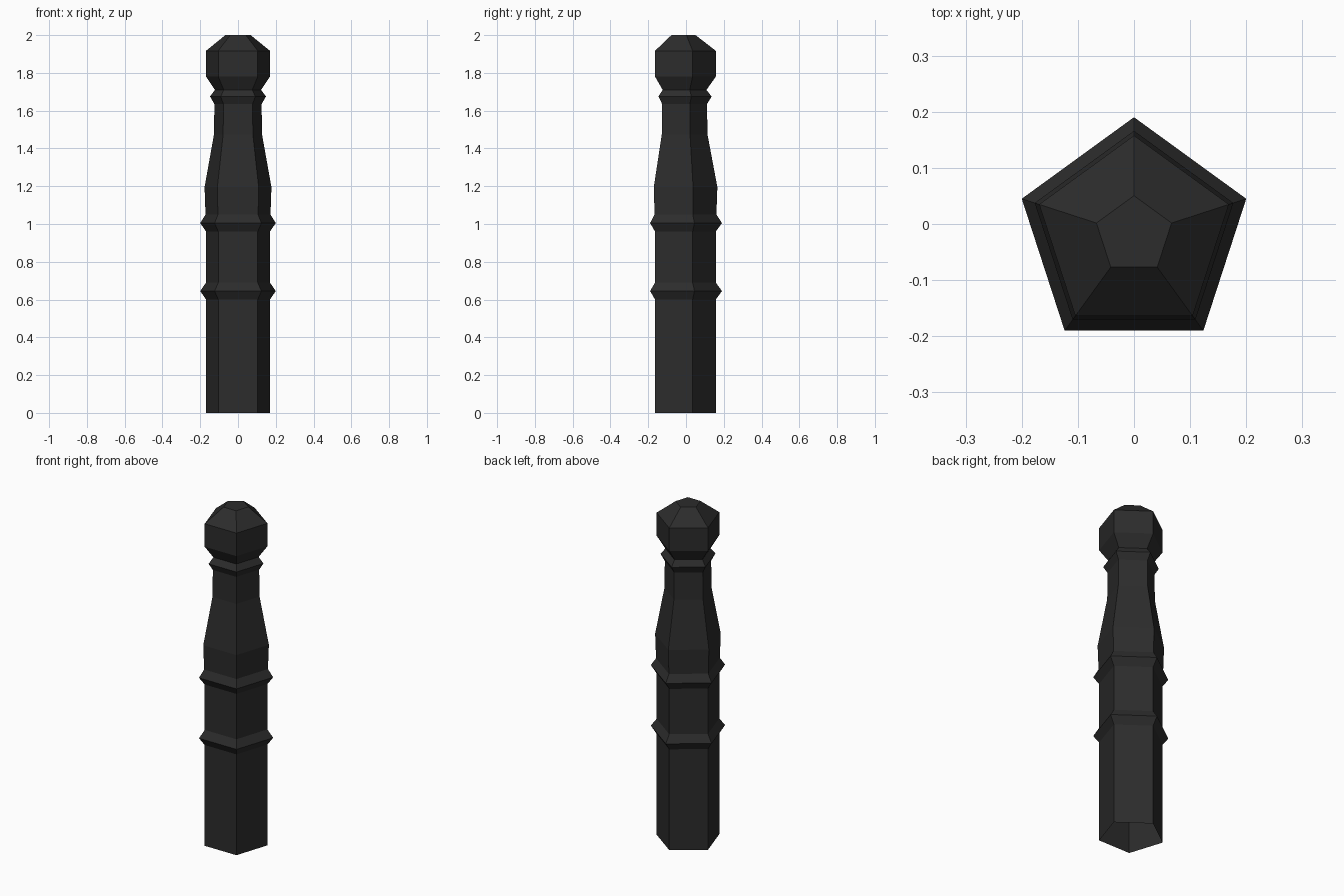
import bpy, bmesh
from math import sin, cos, pi

if "Cube" in bpy.data.objects:
    bpy.data.objects.remove(bpy.data.objects["Cube"])

SIDES = 5
AXIS_Y = -0.02          # pentagon axis, so that the bounds are centred
TO_RADIUS = 1 / sin(2 * pi / SIDES)

# Post profile from foot to cap: (half width across corners, height)
profile = [
    (0.169, 0.0), (0.169, 0.60),
    (0.20, 0.645), (0.169, 0.69),                    # lower ring
    (0.169, 0.96), (0.20, 1.005), (0.172, 1.05),     # middle ring
    (0.177, 1.195), (0.127, 1.475), (0.125, 1.635),  # tapered neck
    (0.148, 1.675), (0.122, 1.71),                   # collar ring
    (0.169, 1.78), (0.169, 1.917), (0.067, 2.0),     # head
]

bm = bmesh.new()
rings = []
for half, z in profile:
    r = half * TO_RADIUS
    angles = [pi / 2 + 2 * pi * i / SIDES for i in range(SIDES)]
    rings.append([bm.verts.new((r * cos(a), AXIS_Y + r * sin(a), z)) for a in angles])

# Side walls; the foot stays open
for low, high in zip(rings, rings[1:]):
    for i in range(SIDES):
        j = (i + 1) % SIDES
        bm.faces.new((low[i], low[j], high[j], high[i]))

# Flat top
bm.faces.new(rings[-1])

mesh = bpy.data.meshes.new("post")
bm.to_mesh(mesh)
bm.free()
post = bpy.data.objects.new("post", mesh)
bpy.context.collection.objects.link(post)

# Dark finish
dark = bpy.data.materials.new("dark_paint")
dark.diffuse_color = (0.025, 0.025, 0.025, 1)
dark.use_nodes = True
dark.node_tree.nodes["Principled BSDF"].inputs["Base Color"].default_value = dark.diffuse_color
mesh.materials.append(dark)
